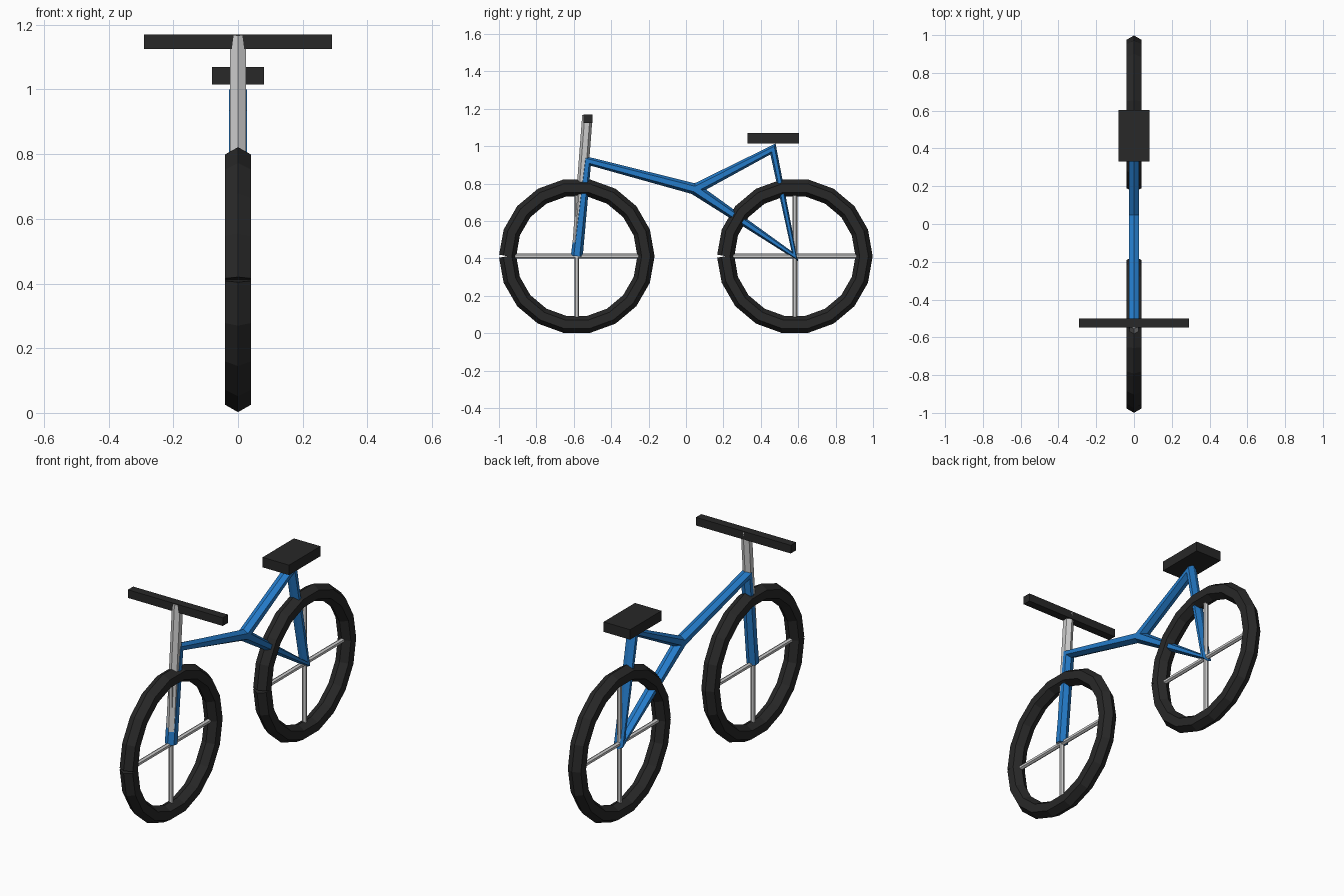
import bpy, bmesh
from math import sin, cos, pi
from mathutils import Vector

if "Cube" in bpy.data.objects:
    bpy.data.objects.remove(bpy.data.objects["Cube"])


def material(name, rgb):
    m = bpy.data.materials.new(name)
    m.diffuse_color = (*rgb, 1)
    m.use_nodes = True
    m.node_tree.nodes["Principled BSDF"].inputs["Base Color"].default_value = m.diffuse_color
    return m


black = material("black_rubber", (0.021, 0.021, 0.021))
blue = material("blue_paint", (0.018, 0.2, 0.59))
grey = None


def finish(name, bm, mat):
    bmesh.ops.recalc_face_normals(bm, faces=bm.faces)
    me = bpy.data.meshes.new(name)
    bm.to_mesh(me)
    bm.free()
    if mat:
        me.materials.append(mat)
    ob = bpy.data.objects.new(name, me)
    bpy.context.collection.objects.link(ob)
    return ob


def tube(name, path, r, mat, sides=6):
    """Sweep a polygon along an open (y, z) path in the centre plane."""
    pts = [Vector((0, y, z)) for y, z in path]
    bm = bmesh.new()
    rings = []
    side = Vector((1, 0, 0))
    for i, p in enumerate(pts):
        t = Vector()
        if i > 0:
            t += (p - pts[i - 1]).normalized()
        if i < len(pts) - 1:
            t += (pts[i + 1] - p).normalized()
        n = t.normalized().cross(side)
        rings.append([bm.verts.new(p + r * (cos(a) * n + sin(a) * side))
                      for a in (2 * pi * k / sides for k in range(sides))])
    for a, b in zip(rings, rings[1:]):
        for k in range(sides):
            j = (k + 1) % sides
            bm.faces.new((a[k], a[j], b[j], b[k]))
    bm.faces.new(rings[0])
    bm.faces.new(rings[-1])
    return finish(name, bm, mat)


def box(name, lo, hi, mat):
    bm = bmesh.new()
    bmesh.ops.create_cube(bm, size=1)
    for v in bm.verts:
        v.co = [(l + h) / 2 + c * (h - l) for l, h, c in zip(lo, hi, v.co)]
    return finish(name, bm, mat)


HUB_Z, R, SEG = 0.412, 0.37, 18
FRONT, REAR = -0.584, 0.582

# Wheels: open 18-segment tyre with its seam at the front, plus crossed spokes
for label, y in (("front", FRONT), ("rear", REAR)):
    ring = [(y - R * cos(2 * pi * k / SEG), HUB_Z + R * sin(2 * pi * k / SEG))
            for k in range(SEG + 1)]
    tube(label + "_tyre", ring, 0.046, black)
    tube(label + "_spoke_level", [(y - R, HUB_Z), (y + R, HUB_Z)], 0.013, grey)
    tube(label + "_spoke_upright", [(y, HUB_Z - R + 0.01), (y, HUB_Z + R - 0.01)], 0.013, grey)

# Frame: one continuous bent tube from front hub round the rear triangle
node = (0.05, 0.77)
tube("frame", [(FRONT, HUB_Z), (-0.527, 0.922), node, (0.465, 0.985),
               (REAR, HUB_Z), node], 0.032, blue)

# Steering stem and handlebar
tube("stem", [(FRONT, HUB_Z), (-0.527, 1.165)], 0.028, grey)
box("handlebar", (-0.29, -0.547, 1.125), (0.29, -0.501, 1.17), black)

# Seat
box("seat", (-0.081, 0.33, 1.015), (0.081, 0.604, 1.07), black)
